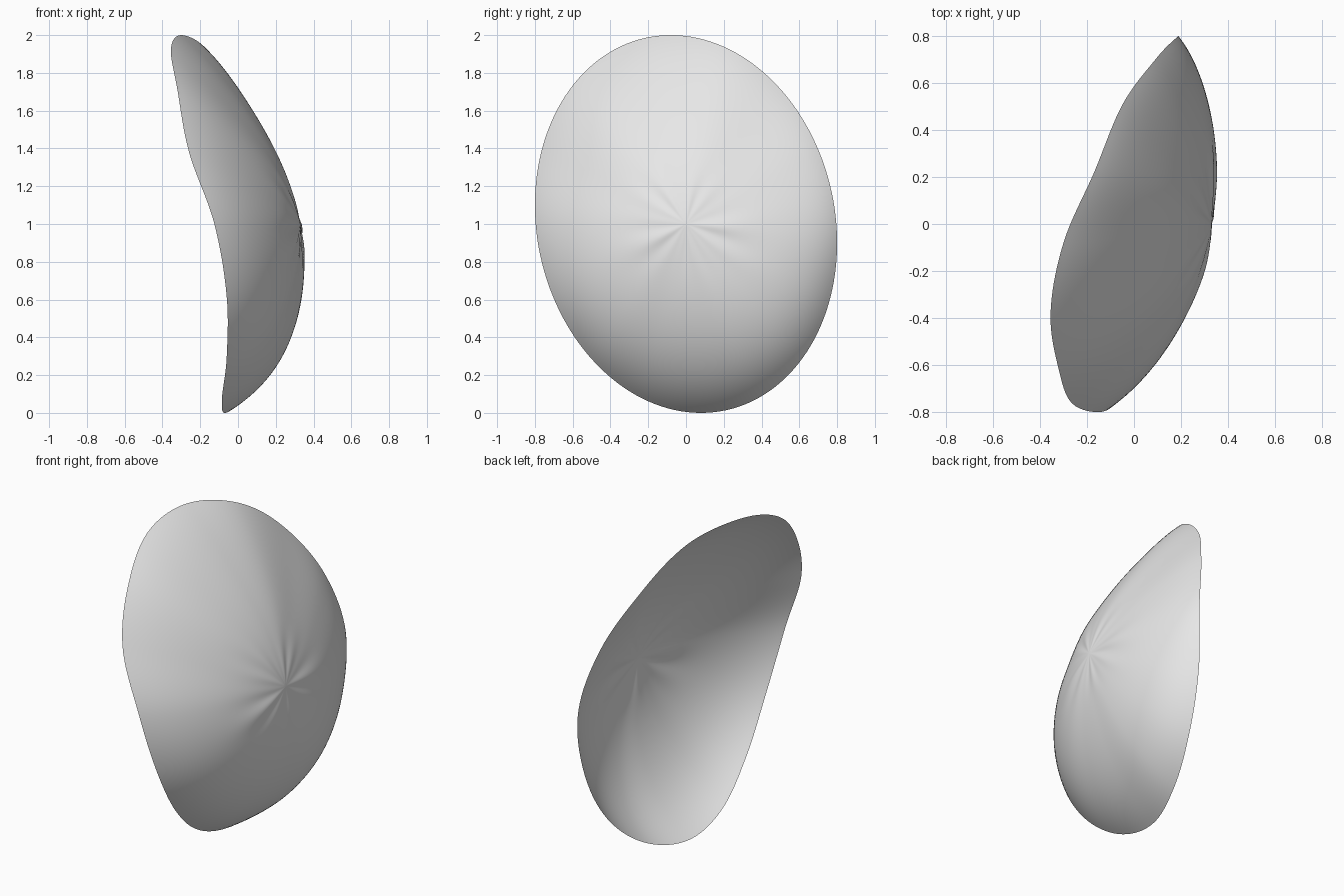
import bpy, bmesh, math

if "Cube" in bpy.data.objects:
    bpy.data.objects.remove(bpy.data.objects["Cube"])

SEGS, RINGS = 144, 48
CENTRE_X = 0.33

# Depth (x) of the rim, every 22.5 degrees around the oval, starting at +y
RIM = [0.185, 0.095, -0.05, -0.165, -0.30, -0.355, -0.32, -0.26,
       -0.125, -0.06, -0.06, -0.085, -0.07, 0.02, 0.11, 0.165]


def rim_depth(t):
    """Smooth periodic interpolation of the rim depth."""
    n = len(RIM)
    f = (t / (2 * math.pi)) % 1.0 * n
    i, u = int(f), f - int(f)
    a, b, c, d = (RIM[(i + k) % n] for k in (-1, 0, 1, 2))
    return b + 0.5 * u * (c - a + u * (2*a - 5*b + 4*c - d + u * (3*(b - c) + d - a)))


def shell_point(r, t):
    """Point on the dome; r runs from 0 at the crown to 1 at the rim."""
    near, far = rim_depth(t), rim_depth(t + math.pi)
    even, odd = (near + far) / 2, (near - far) / 2
    drop = 0.8 * r ** 2.2 + 0.2 * r ** 8
    x = CENTRE_X + (even - CENTRE_X) * drop + odd * r ** 1.25
    # flatter upper part
    lobe = ((1 + math.cos(t - math.radians(78))) / 2) ** 2
    x -= 0.16 * lobe * r * (1 - r ** 4)
    # fine creases radiating from the crown, longer to the sides
    reach = 0.15 + 0.12 * math.cos(t) ** 2
    crease = math.cos(9 * t) + 0.6 * math.cos(14 * t + 1)
    x += 0.14 * r * r * math.exp(-(r / reach) ** 2) * crease
    return (x, 0.8 * r * math.cos(t + 0.1), 1 + r * math.sin(t))


# Domed open shell
bm = bmesh.new()
crown = bm.verts.new((CENTRE_X, 0, 1))
rings = [[bm.verts.new(shell_point(j / RINGS, 2 * math.pi * i / SEGS))
          for i in range(SEGS)] for j in range(1, RINGS + 1)]
for i in range(SEGS):
    k = (i + 1) % SEGS
    bm.faces.new((crown, rings[0][i], rings[0][k]))
    for a, b in zip(rings, rings[1:]):
        bm.faces.new((a[i], b[i], b[k], a[k]))
for f in bm.faces:
    f.smooth = True
mesh = bpy.data.meshes.new("shell")
bm.to_mesh(mesh)
bm.free()

shell = bpy.data.objects.new("shell", mesh)
bpy.context.collection.objects.link(shell)

grey = bpy.data.materials.new("light_grey")
grey.diffuse_color = (0.8, 0.8, 0.8, 1)
grey.use_nodes = True
grey.node_tree.nodes["Principled BSDF"].inputs["Base Color"].default_value = grey.diffuse_color
mesh.materials.append(grey)
